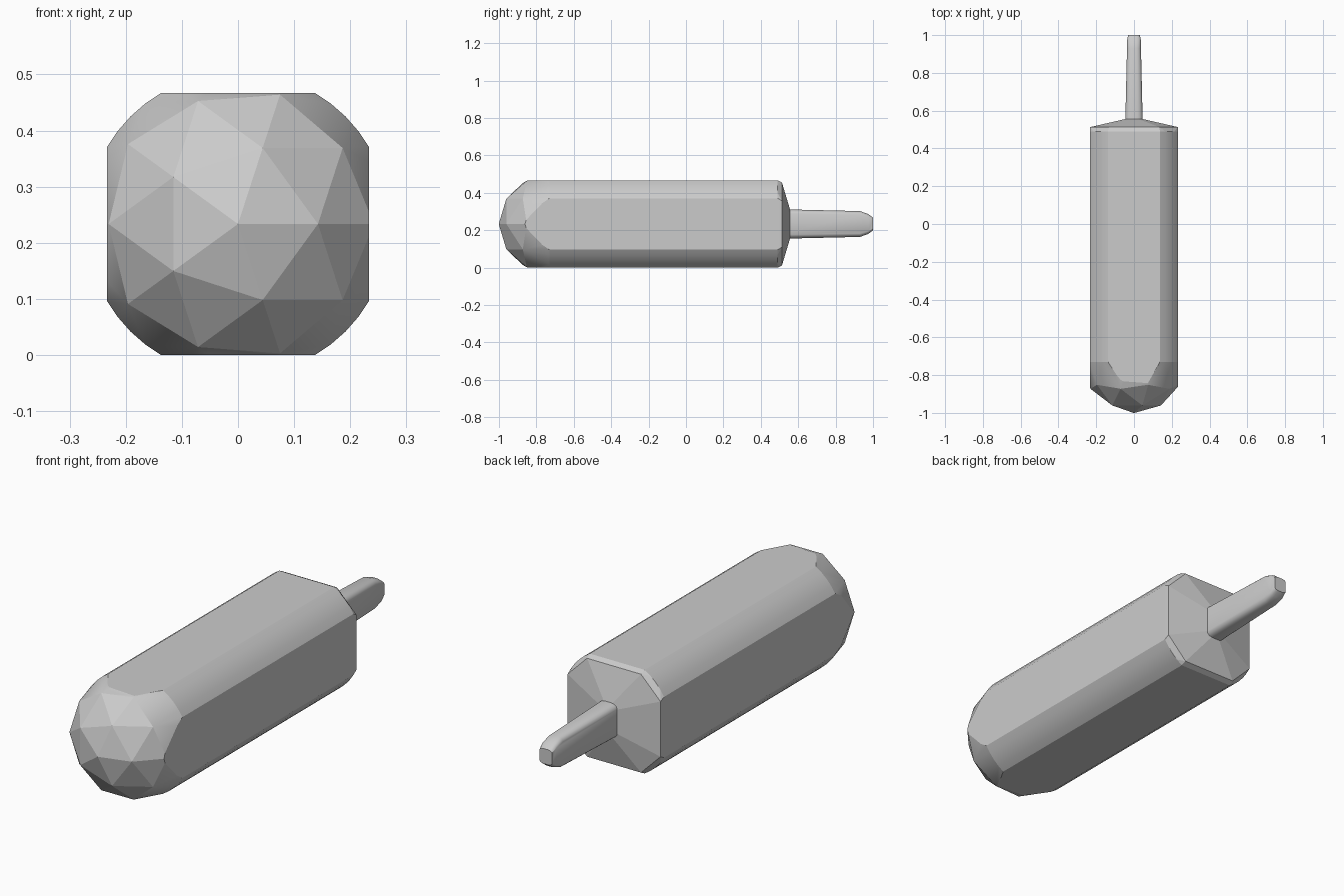
import bpy, bmesh, math
from mathutils import Vector, Matrix

if "Cube" in bpy.data.objects:
    bpy.data.objects.remove(bpy.data.objects["Cube"])

H = 0.2335      # half width of the squared body
R = 0.271       # radius of the rounded edges and nose
CY = -0.73      # centre of the round nose


def hull(points):
    """New bmesh holding the convex hull of the points."""
    bm = bmesh.new()
    for p in points:
        bm.verts.new(p)
    res = bmesh.ops.convex_hull(bm, input=bm.verts[:])
    junk = {g for g in res["geom_interior"] + res["geom_unused"]
            if isinstance(g, bmesh.types.BMVert) and g.is_valid}
    bmesh.ops.delete(bm, geom=list(junk), context='VERTS')
    return bm


def ring(y, half_x, half_z, corners):
    """Mirrored cross-section from one quadrant of unit-size points."""
    return [(sx * x * half_x, y, sz * z * half_z)
            for x, z in corners for sx in (-1, 1) for sz in (-1, 1)]


def finish(bm, name, angle):
    bmesh.ops.remove_doubles(bm, verts=bm.verts[:], dist=0.0008)
    bmesh.ops.dissolve_limit(bm, angle_limit=math.radians(0.5),
                             verts=bm.verts[:], edges=bm.edges[:])
    bmesh.ops.recalc_face_normals(bm, faces=bm.faces[:])
    mesh = bpy.data.meshes.new(name)
    bm.to_mesh(mesh)
    bm.free()
    ob = bpy.data.objects.new(name, mesh)
    bpy.context.collection.objects.link(ob)
    ob.location.z = H
    bpy.ops.object.select_all(action='DESELECT')
    ob.select_set(True)
    bpy.context.view_layer.objects.active = ob
    bpy.ops.object.shade_smooth_by_angle(angle=math.radians(angle))
    return ob


# Body: round capsule with a faceted nose
ball = bmesh.new()
bmesh.ops.create_icosphere(ball, subdivisions=2, radius=R,
                           matrix=Matrix.Translation((0, CY, 0)) @ Matrix.Rotation(math.pi / 2, 4, 'X'))
pts = [v.co.copy() for v in ball.verts if v.co.y < CY - 0.01]
ball.free()
for y in (CY, 0.49):
    pts += [(R * math.cos(math.tau * i / 48), y, R * math.sin(math.tau * i / 48))
            for i in range(48)]
bm = hull(pts)

# Slice the four sides flat
for n in (Vector((1, 0, 0)), Vector((-1, 0, 0)), Vector((0, 0, 1)), Vector((0, 0, -1))):
    bmesh.ops.bisect_plane(bm, geom=bm.verts[:] + bm.edges[:] + bm.faces[:],
                           plane_co=n * H, plane_no=n, clear_outer=True)
pts = [v.co.copy() for v in bm.verts]
bm.free()

# Bevelled back end tapering towards the stick
pts += ring(0.513, 0.232, 0.222, [(1, 0.56), (0.58, 1)])
pts += ring(0.556, 0.045, 0.078, [(1, 0.7), (0.5, 1)])
finish(hull(pts), "body", 9)

# Stick: flat tapered bar with a rounded tip
bar = [(1, 0.72), (0.9, 0.85), (0.7, 0.95), (0.4, 1)]
pts = []
for y, hx, hz in ((0.50, 0.047, 0.079), (0.93, 0.037, 0.069),
                  (0.975, 0.036, 0.053), (1.0, 0.031, 0.034)):
    pts += ring(y, hx, hz, bar)
finish(hull(pts), "stick", 25)
